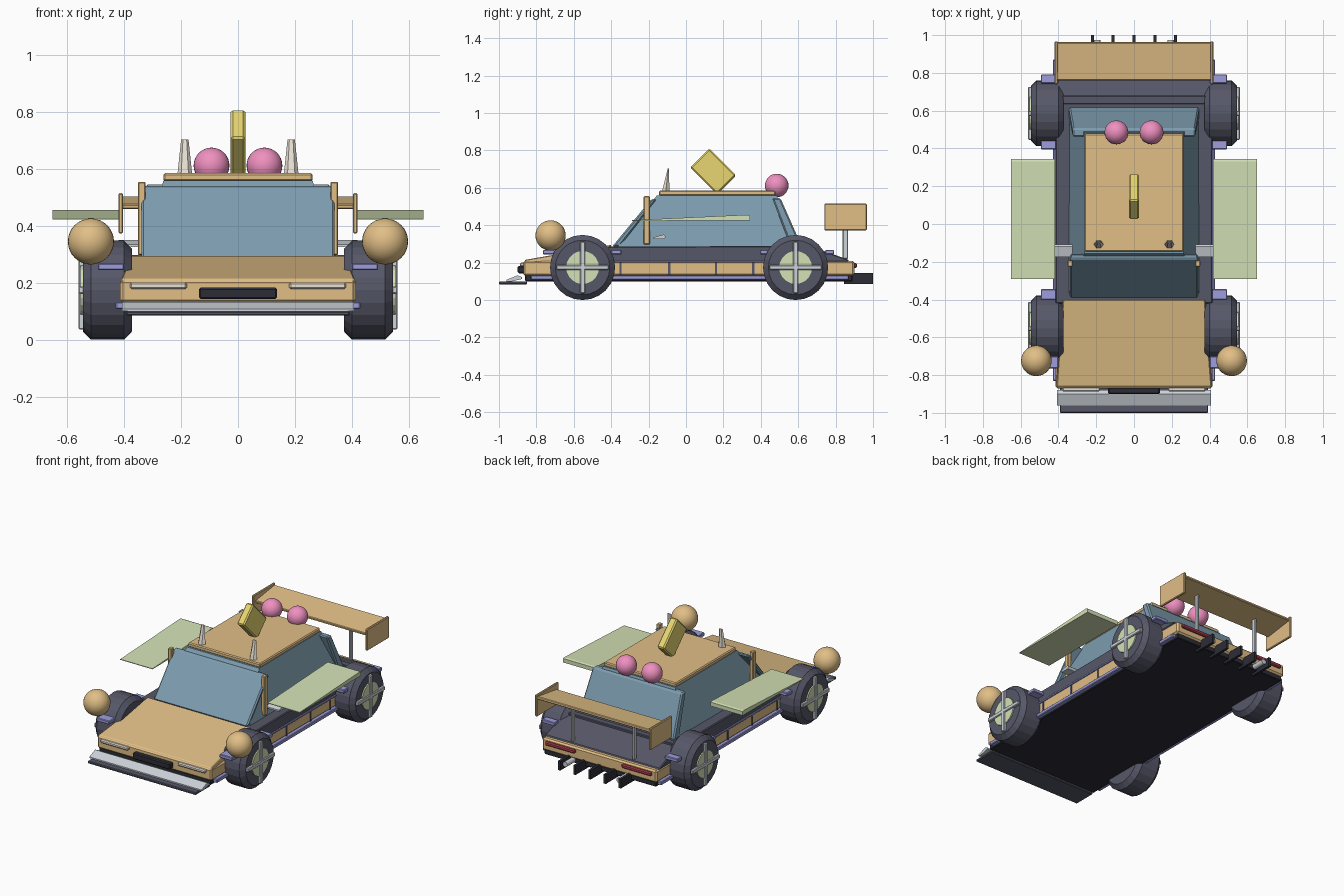
import bpy, bmesh
from math import radians, pi
from mathutils import Matrix

if "Cube" in bpy.data.objects:
    bpy.data.objects.remove(bpy.data.objects["Cube"])

MATS = {}
def mat(hexcol):
    if hexcol not in MATS:
        m = bpy.data.materials.new("paint_" + hexcol)
        rgb = [(int(hexcol[i:i + 2], 16) / 255) ** 2.2 for i in (0, 2, 4)]
        m.diffuse_color = (*rgb, 1)
        m.use_nodes = True
        m.node_tree.nodes["Principled BSDF"].inputs["Base Color"].default_value = m.diffuse_color
        MATS[hexcol] = m
    return MATS[hexcol]

TAN, BLUE, DARK, BLACK = "e0bd85", "7c9bad", "575868", "30303a"
GREEN, PURPLE, PINK, YELLOW = "d2e0b4", "9c9cdc", "ee8fbe", "e6d570"
GREY, PALE, RED = "ccd2d8", "e8e0d4", "b04050"

def finish(name, bm, col, bevel=0.0):
    bmesh.ops.recalc_face_normals(bm, faces=bm.faces)
    me = bpy.data.meshes.new(name)
    bm.to_mesh(me)
    bm.free()
    ob = bpy.data.objects.new(name, me)
    bpy.context.collection.objects.link(ob)
    me.materials.append(mat(col))
    if bevel:
        b = ob.modifiers.new("bevel", 'BEVEL')
        b.width, b.segments = bevel, 1
    return ob

def box(name, x, y, z, col, bevel=0.004, tilt=0):
    """Box from (min, max) ranges, optionally tilted about x at its centre."""
    bm = bmesh.new()
    size = [r[1] - r[0] for r in (x, y, z)]
    mid = [(r[0] + r[1]) / 2 for r in (x, y, z)]
    M = Matrix.Translation(mid) @ Matrix.Rotation(radians(tilt), 4, 'X') @ Matrix.Diagonal((*size, 1))
    bmesh.ops.create_cube(bm, size=1, matrix=M)
    return finish(name, bm, col, bevel)

def prism(name, pts, x0, x1, col, bevel=0.0):
    """Side profile of (y, z) points extruded along x."""
    bm = bmesh.new()
    f = bm.faces.new([bm.verts.new((x0, y, z)) for y, z in pts])
    ext = bmesh.ops.extrude_face_region(bm, geom=[f])
    vs = [v for v in ext["geom"] if isinstance(v, bmesh.types.BMVert)]
    bmesh.ops.translate(bm, verts=vs, vec=(x1 - x0, 0, 0))
    return finish(name, bm, col, bevel)

def loft(name, low, high, col, bevel=0.0):
    """Solid between two rings of points with the same count."""
    bm = bmesh.new()
    a, b = ([bm.verts.new(p) for p in r] for r in (low, high))
    bm.faces.new(a)
    bm.faces.new(b)
    n = len(a)
    for i in range(n):
        bm.faces.new((a[i], a[(i + 1) % n], b[(i + 1) % n], b[i]))
    return finish(name, bm, col, bevel)

def rect(x, y0, y1, z):
    return [(-x, y0, z), (x, y0, z), (x, y1, z), (-x, y1, z)]

def cyl(name, centre, r, depth, col, sides, axis, bevel=0.0):
    bm = bmesh.new()
    M = Matrix.Translation(centre) @ Matrix.Rotation(pi / 2, 4, axis)
    bmesh.ops.create_cone(bm, cap_ends=True, segments=sides, radius1=r, radius2=r, depth=depth, matrix=M)
    return finish(name, bm, col, bevel)

def ball(name, centre, r, col):
    bm = bmesh.new()
    bmesh.ops.create_uvsphere(bm, u_segments=28, v_segments=16, radius=r, matrix=Matrix.Translation(centre))
    for f in bm.faces:
        f.smooth = True
    return finish(name, bm, col)

# Floor, lower band and upper body
box("floor_pan", (-0.405, 0.405), (-0.86, 0.89), (0.10, 0.135), BLACK)
box("lower_band", (-0.415, 0.415), (-0.87, 0.90), (0.13, 0.21), TAN, 0.01)
prism("upper_body", [(-0.42, 0.205), (-0.42, 0.285), (0.66, 0.29), (0.87, 0.215), (0.87, 0.205)],
      -0.415, 0.415, DARK, 0.006)
loft("hood", [(-0.415, -0.865, 0.2), (0.415, -0.865, 0.2), (0.385, -0.40, 0.2), (-0.385, -0.40, 0.2)],
     [(-0.41, -0.86, 0.215), (0.41, -0.86, 0.215), (0.375, -0.40, 0.295), (-0.375, -0.40, 0.295)], TAN, 0.004)

# Cabin glass and roof
loft("cabin", rect(0.345, -0.37, 0.59, 0.28), rect(0.262, -0.155, 0.485, 0.56), BLUE)
prism("windshield", [(-0.395, 0.285), (-0.185, 0.54), (-0.155, 0.54), (-0.355, 0.285)], -0.34, 0.34, BLUE, 0.008)
loft("rear_window", rect(0.345, 0.56, 0.62, 0.285), rect(0.325, 0.46, 0.505, 0.545), BLUE, 0.008)
box("roof_panel", (-0.262, 0.262), (-0.145, 0.478), (0.557, 0.585), TAN, 0.006)
box("rear_deck_strip", (-0.38, 0.38), (0.635, 0.68), (0.27, 0.297), DARK)

# Roof ornaments
box("roof_block", (-0.026, 0.026), (0.043, 0.247), (0.615, 0.76), YELLOW, 0.008, -45)
for s in (-1, 1):
    ball("roof_ball", (s * 0.093, 0.485, 0.612), 0.063, PINK)
    hexa = [(-1, 0), (-0.5, -1), (0.5, -1), (1, 0), (0.5, 1), (-0.5, 1)]
    loft("roof_fin", [(s * 0.187 + 0.026 * x, -0.108 + 0.02 * y, 0.58) for x, y in hexa],
         [(s * 0.187 + 0.013 * x, -0.095 + 0.003 * y, 0.703) for x, y in hexa], PALE)

# Wheels with hub disc and cross spokes
for s in (-1, 1):
    for y in (-0.553, 0.586):
        c = (s * 0.459, y, 0.174)
        cyl("tyre", c, 0.174, 0.172, DARK, 24, 'Y', 0.028)
        cyl("hub_disc", (s * 0.54, y, 0.174), 0.088, 0.026, GREEN, 20, 'Y')
        xr = sorted((s * 0.535, s * 0.561))
        box("spoke_upright", xr, (y - 0.013, y + 0.013), (0.036, 0.312), GREY)
        box("spoke_level", xr, (y - 0.14, y + 0.14), (0.161, 0.187), GREY)

# Mirrored side parts
for s in (-1, 1):
    def span(a, b):
        return sorted((s * a, s * b))
    for y0, y1 in ((-0.765, -0.70), (-0.40, -0.345), (0.395, 0.445), (0.745, 0.792)):
        box("fender_clip", span(0.40, 0.493), (y0, y1), (0.244, 0.268), PURPLE)
    box("lower_rail", span(0.40, 0.43), (-0.83, 0.87), (0.108, 0.132), PURPLE)
    box("upper_rail", span(0.40, 0.422), (-0.40, 0.42), (0.2, 0.212), PURPLE, 0.002)
    for y in (-0.35, -0.09, 0.16, 0.36):
        box("panel_seam", span(0.40, 0.419), (y - 0.006, y + 0.006), (0.135, 0.2), DARK, 0)
    box("door_pillar", span(0.325, 0.352), (-0.226, -0.193), (0.297, 0.555), TAN)
    prism("side_mirror", [(-0.175, 0.325), (-0.175, 0.335), (-0.12, 0.35), (-0.108, 0.34), (-0.115, 0.325)],
          *span(0.32, 0.42), GREY)
    prism("side_wing", [(-0.29, 0.423), (-0.29, 0.427), (0.33, 0.456), (0.343, 0.452), (0.343, 0.426)],
          *span(0.418, 0.652), GREEN)
    ball("fender_ball", (s * 0.517, -0.724, 0.345), 0.081, TAN)
    box("headlight", span(0.18, 0.38), (-0.887, -0.86), (0.178, 0.201), PALE, 0.006)
    box("tail_light", span(0.17, 0.385), (0.89, 0.915), (0.172, 0.197), RED, 0.006)
    cyl("exhaust_pipe", (s * 0.195, 0.92, 0.12), 0.017, 0.11, GREY, 12, 'X')
    box("wing_strut", span(0.215, 0.232), (0.838, 0.867), (0.22, 0.475), GREY)
    box("wing_end_plate", span(0.404, 0.42), (0.74, 0.967), (0.373, 0.515), TAN)

# Rear wing blade and diffuser fins
box("wing_blade", (-0.408, 0.408), (0.76, 0.963), (0.472, 0.49), TAN, 0.004, 8)
for i in range(-2, 3):
    prism("diffuser_fin", [(0.845, 0.085), (0.845, 0.115), (0.88, 0.145), (1.0, 0.145), (1.0, 0.085)],
          i * 0.11 - 0.008, i * 0.11 + 0.008, BLACK)

# Front intake and splitter
box("front_intake", (-0.137, 0.137), (-0.9, -0.86), (0.143, 0.183), BLACK, 0.006)
box("splitter_plate", (-0.393, 0.393), (-1.0, -0.85), (0.084, 0.1), DARK)
prism("splitter_lip", [(-0.96, 0.1), (-0.96, 0.108), (-0.90, 0.132), (-0.878, 0.122), (-0.878, 0.112), (-0.93, 0.1)],
      -0.407, 0.407, GREY)
